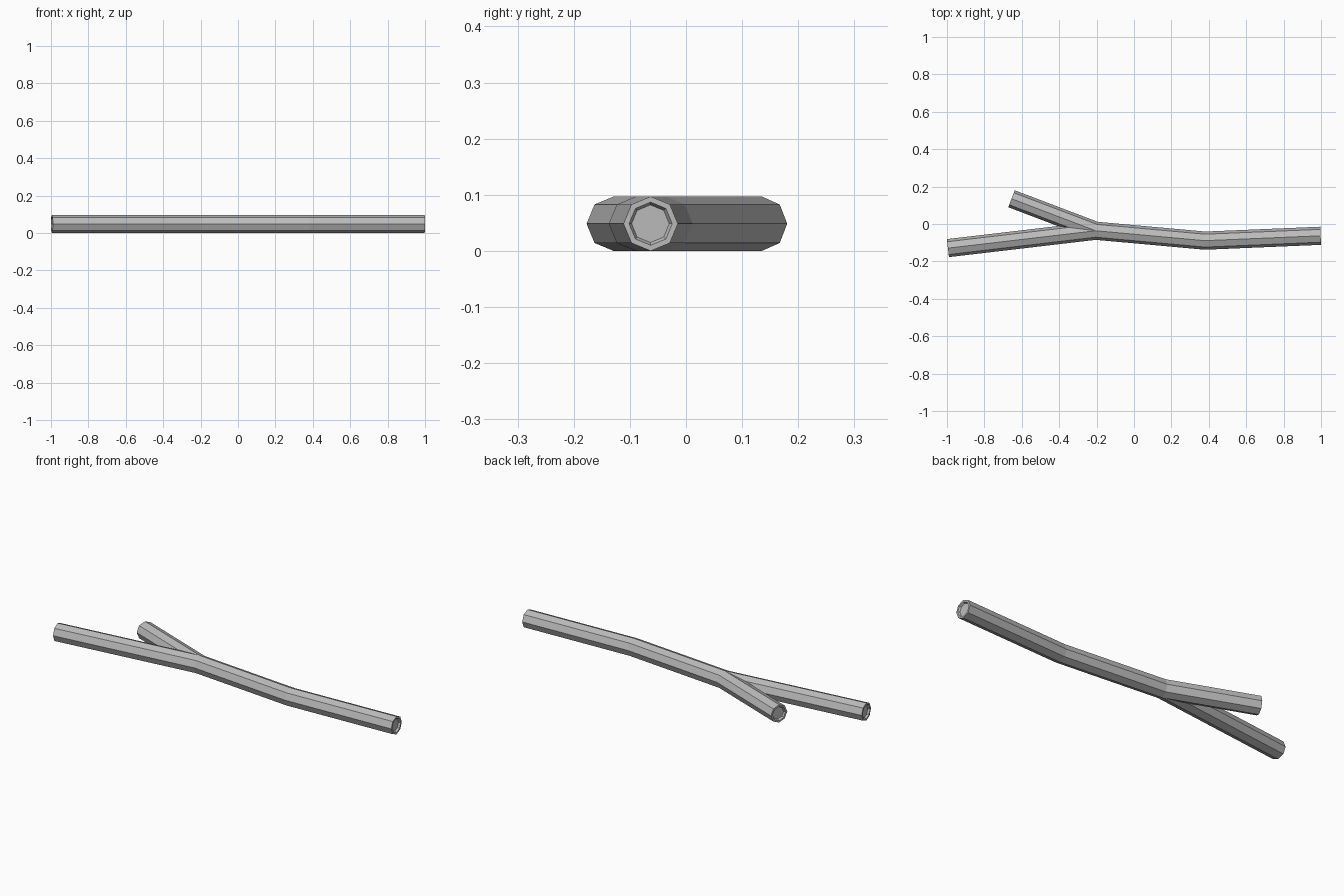
import bpy, bmesh, math
from mathutils import Vector

cube = bpy.data.objects.get("Cube")
if cube:
    bpy.data.objects.remove(cube, do_unlink=True)

RADIUS, SIDES = 0.0485, 8


def material(name, value):
    mat = bpy.data.materials.new(name)
    mat.use_nodes = True
    colour = (value, value, value, 1)
    mat.diffuse_color = colour
    mat.node_tree.nodes["Principled BSDF"].inputs["Base Color"].default_value = colour
    return mat


grey = material("grey bark", 0.5)


def limb(name, points, hollow_start=True, hollow_end=True):
    """Octagonal tube with mitred bends and shallow recessed ends."""
    pts = [Vector((x, y, RADIUS)) for x, y in points]
    bm = bmesh.new()
    rings = []
    for i, p in enumerate(pts):
        before = (p - pts[i - 1]).normalized() if i else None
        after = (pts[i + 1] - p).normalized() if i < len(pts) - 1 else None
        along = ((before or after) + (after or before)).normalized()
        side = Vector((-along.y, along.x, 0)) / along.dot(after or before)
        ring = []
        for k in range(SIDES):
            a = math.tau * k / SIDES
            ring.append(bm.verts.new(p + RADIUS * (side * math.cos(a) + Vector((0, 0, math.sin(a))))))
        rings.append(ring)
    for r, s in zip(rings, rings[1:]):
        for k in range(SIDES):
            n = (k + 1) % SIDES
            bm.faces.new((r[k], r[n], s[n], s[k]))
    caps = [bm.faces.new(rings[0]), bm.faces.new(rings[-1])]
    bmesh.ops.recalc_face_normals(bm, faces=bm.faces[:])
    # Rim, then a tapered recess
    for cap, hollow in zip(caps, (hollow_start, hollow_end)):
        if hollow:
            bmesh.ops.inset_region(bm, faces=[cap], thickness=0.01)
            bmesh.ops.inset_region(bm, faces=[cap], thickness=0.005, depth=-0.01)
    mesh = bpy.data.meshes.new(name)
    bm.to_mesh(mesh)
    bm.free()
    mesh.materials.append(grey)
    obj = bpy.data.objects.new(name, mesh)
    bpy.context.collection.objects.link(obj)
    return obj


fork = (-0.205, -0.036)
limb("main_branch", [(-0.995, -0.129), fork, (0.38, -0.089), (0.998, -0.063)])
limb("side_branch", [fork, (-0.655, 0.135)], hollow_start=False)
